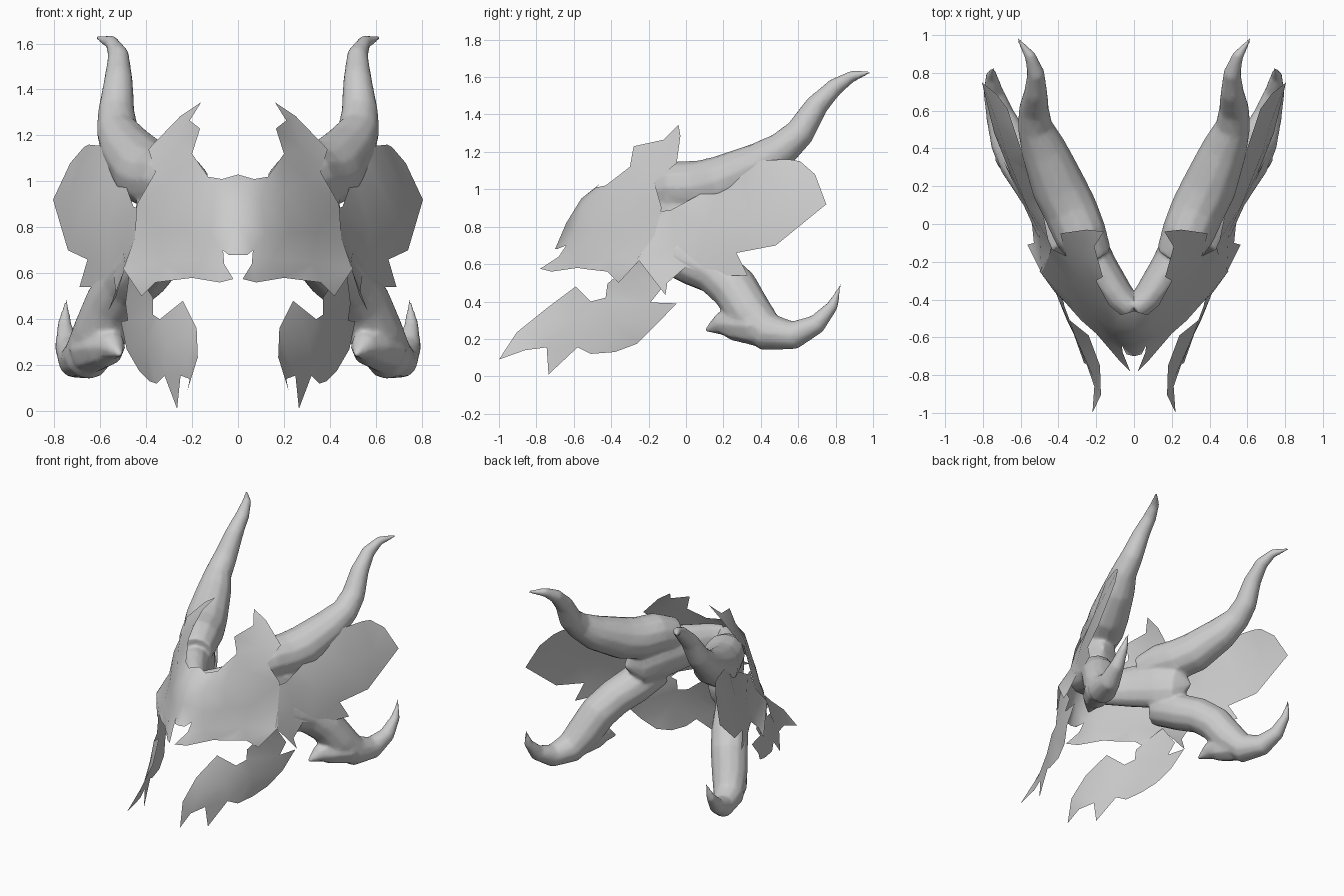
import bpy, bmesh, math
from mathutils import Vector
from mathutils.geometry import delaunay_2d_cdt

bone = bpy.data.materials.new("bone grey")
bone.diffuse_color = (0.6, 0.6, 0.6, 1)


def finish(name, bm, fuse=False):
    """Make a smooth, mirrored object from one half."""
    me = bpy.data.meshes.new(name)
    for f in bm.faces:
        f.smooth = True
    bm.to_mesh(me)
    bm.free()
    me.materials.append(bone)
    ob = bpy.data.objects.new(name, me)
    bpy.context.collection.objects.link(ob)
    if fuse:  # blend overlapping tubes into one skin
        rem = ob.modifiers.new("fuse", 'REMESH')
        rem.mode = 'VOXEL'
        rem.voxel_size = 0.012
        rem.use_smooth_shade = True
        smo = ob.modifiers.new("blend", 'SMOOTH')
        smo.factor = 0.5
        smo.iterations = 6
        dec = ob.modifiers.new("reduce", 'DECIMATE')
        dec.ratio = 0.2
    mod = ob.modifiers.new("mirror", 'MIRROR')
    mod.use_axis[0] = True
    mod.merge_threshold = 0.002
    return ob


def sheet(name, outline, inner, axes, outward):
    """Thin plate: 3D outline plus inner shaping points, filled in a plane."""
    pts = [Vector(p) for p in outline + inner]
    flat = [Vector((p[axes[0]], p[axes[1]])) for p in pts]
    v2, _, faces, orig, _, _ = delaunay_2d_cdt(
        flat, [], [list(range(len(outline)))], 1, 1e-5)
    bm = bmesh.new()
    vs = [bm.verts.new(pts[o[0]]) for o in orig]
    for f in faces:
        face = bm.faces.new([vs[i] for i in f])
        face.normal_update()
        if face.normal.dot(Vector(outward)) < 0:
            face.normal_flip()
    return finish(name, bm)


def tube(bm, path, sides=12, stretch=1.0):
    """Tapered closed horn through (x, y, z, radius) points, ending in a tip."""
    pts = [Vector(p[:3]) for p in path]
    rings = []
    for i, p in enumerate(path[:-1]):
        d = (pts[i + 1] - pts[max(i - 1, 0)]).normalized()
        side = d.cross(Vector((0, 0, 1))).normalized()
        up = side.cross(d) * stretch
        ring = []
        for k in range(sides):
            a = 2 * math.pi * k / sides
            ring.append(bm.verts.new(pts[i] + p[3] * (side * math.cos(a) + up * math.sin(a))))
        rings.append(ring)
    faces = [bm.faces.new(rings[0])]
    for a, b in zip(rings, rings[1:]):
        for k in range(sides):
            j = (k + 1) % sides
            faces.append(bm.faces.new((a[k], a[j], b[j], b[k])))
    tip = bm.verts.new(pts[-1])
    for k in range(sides):
        faces.append(bm.faces.new((rings[-1][k], rings[-1][(k + 1) % sides], tip)))
    bmesh.ops.recalc_face_normals(bm, faces=faces)


# Face plate with brow, pointed crest and front teeth
sheet("face_plate", [
    (0, -.46, 1.03), (.07, -.48, 1.01), (.13, -.43, 1.02), (.2, -.30, 1.12),
    (.165, -.28, 1.23), (.21, -.12, 1.265), (.16, -.04, 1.345), (.25, -.03, 1.285),
    (.39, -.05, 1.14), (.36, -.17, 1.04), (.44, -.13, .9), (.45, -.17, .75),
    (.5, -.25, .62), (.42, -.36, .5), (.36, -.42, .56), (.28, -.51, .57),
    (.2, -.58, .58), (.08, -.72, .56), (.02, -.78, .575), (.06, -.68, .64),
    (.065, -.64, .7), (.04, -.69, .68), (0, -.70, .68)],
    [(0, -.56, .95), (0, -.64, .82), (.1, -.55, .92), (.12, -.59, .77), (.2, -.43, .95),
     (.22, -.48, .78), (.34, -.32, .78), (.3, -.28, 1.0), (.27, -.17, 1.15), (.33, -.41, .65),
     (.15, -.61, .66)],
    (0, 2), (.5, -1, .2))

# Flared cheek fin behind the face plate
sheet("cheek_fin", [
    (.425, -.15, .88), (.455, -.08, .89), (.48, .05, .96), (.51, .2, 1.04), (.55, .29, 1.11),
    (.60, .4, 1.155), (.65, .55, 1.16), (.67, .61, 1.15), (.73, .69, 1.08), (.805, .75, .92),
    (.74, .48, .70), (.655, .27, .66), (.69, .33, .54), (.63, .2, .54), (.56, .05, .57),
    (.54, 0, .585), (.53, -.1, .5), (.565, -.11, .435), (.49, -.26, .63), (.45, -.17, .75)],
    [(.67, .35, .88), (.57, .1, .8), (.73, .55, .95), (.5, -.05, .7)],
    (1, 2), (1, -.4, 0))

# Hanging jaw plate with ragged points
sheet("jaw_plate", [
    (.22, -1.0, .09), (.175, -.905, .235), (.18, -.75, .36), (.24, -.59, .48), (.34, -.51, .40),
    (.37, -.43, .42), (.37, -.42, .495), (.43, -.32, .58), (.47, -.24, .63), (.49, -.13, .47),
    (.48, -.19, .395), (.51, -.05, .39), (.485, -.165, .27), (.43, -.26, .175), (.385, -.38, .13),
    (.355, -.51, .12), (.32, -.58, .155), (.265, -.735, .01), (.25, -.745, .155), (.21, -.86, .14)],
    [(.40, -.4, .30), (.31, -.6, .29), (.22, -.8, .23)],
    (1, 2), (1, -.4, 0))

horns = bmesh.new()
# Deep root behind the brow that joins horn and tusk
tube(horns, [
    (.0, -.46, .89, .07), (.07, -.40, .88, .085), (.18, -.25, .87, .105), (.29, -.06, .84, .12),
    (.36, .06, .81, .11), (.41, .15, .80, 0)], stretch=1.5)
# Upper horn sweeping back
tube(horns, [
    (.22, -.18, .98, .11), (.285, -.05, 1.01, .14), (.34, .08, 1.01, .145), (.40, .2, 1.04, .145),
    (.48, .4, 1.135, .12), (.525, .52, 1.22, .092), (.53, .61, 1.305, .08), (.52, .70, 1.45, .062),
    (.52, .80, 1.55, .047), (.55, .89, 1.605, .031), (.64, 1.015, 1.632, 0)])
# Lower tusk, running back, dropping and curling up
tube(horns, [
    (.34, -.14, .70, .125), (.41, .03, .62, .132), (.475, .16, .56, .127), (.54, .26, .47, .127),
    (.60, .34, .34, .122), (.66, .44, .235, .104), (.71, .58, .22, .076), (.745, .7, .28, .053),
    (.755, .785, .38, .031), (.745, .835, .51, 0)])
# Spur at the elbow of the tusk
tube(horns, [(.64, .38, .27, .11), (.575, .25, .28, .09), (.545, .18, .28, .06),
             (.505, .09, .24, 0)], 8)
finish("horns_and_tusks", horns, fuse=True)
